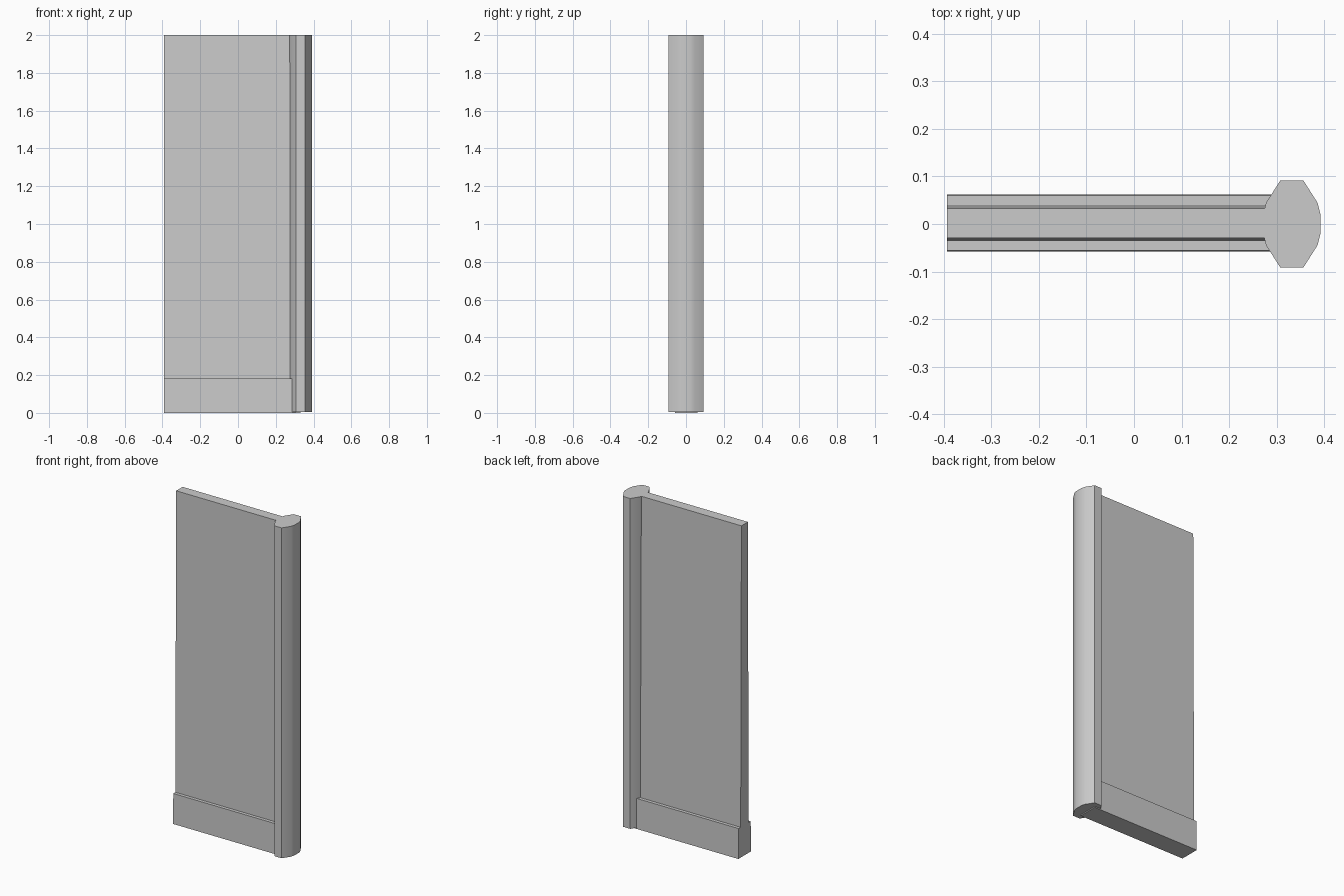
import bpy

if "Cube" in bpy.data.objects:
    bpy.data.objects.remove(bpy.data.objects["Cube"])


def loft(name, rings):
    """Solid from two matching rings of points, bottom and top."""
    n = len(rings[0])
    faces = [tuple(reversed(range(n))), tuple(range(n, 2 * n))]
    faces += [(i, (i + 1) % n, (i + 1) % n + n, i + n) for i in range(n)]
    mesh = bpy.data.meshes.new(name)
    mesh.from_pydata(rings[0] + rings[1], [], faces)
    obj = bpy.data.objects.new(name, mesh)
    bpy.context.collection.objects.link(obj)
    return obj


def slab(name, x0, x1, yc, half_low, half_high, z0, z1):
    """Long slab whose thickness tapers from bottom to top."""
    def ring(h, z):
        return [(x0, yc - h, z), (x1, yc - h, z), (x1, yc + h, z), (x0, yc + h, z)]
    return loft(name, [ring(half_low, z0), ring(half_high, z1)])


# Wall panel and thicker skirting board, both running into the post
slab("wall_panel", -0.393, 0.33, 0.002, 0.038, 0.031, 0.18, 2.0)
slab("skirting_board", -0.393, 0.33, 0.002, 0.06, 0.058, 0.0, 0.183)

# Faceted end post: quarter outline mirrored into a twelve-sided profile
cx = 0.332
quarter = [(0.060, 0.022), (0.054, 0.045), (0.024, 0.092)]
half = quarter + [(-x, y) for x, y in reversed(quarter)]
outline = half + [(x, -y) for x, y in reversed(half)]
post = loft("end_post", [[(cx + x, y, z) for x, y in outline] for z in (0.006, 2.0)])

# Soften the rounded sides of the post only
bpy.context.view_layer.objects.active = post
post.select_set(True)
bpy.ops.object.shade_smooth_by_angle(angle=0.45)
